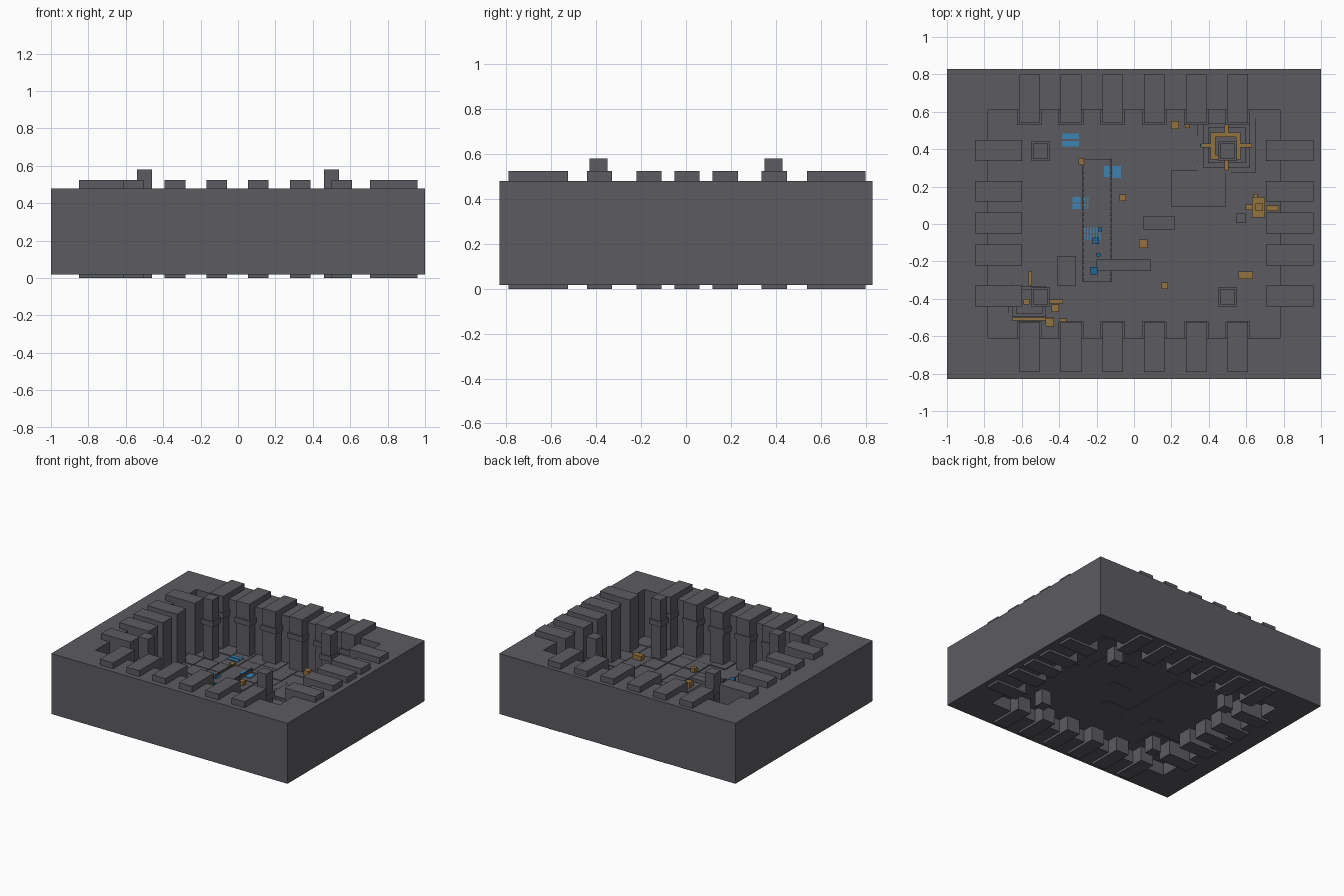
import bpy, bmesh, random
random.seed(4)

def mat(name, rgb):
    m = bpy.data.materials.new(name)
    m.diffuse_color = (*rgb, 1)
    return m

STONE = mat("dark_stone", (0.107, 0.105, 0.120))
GOLD = mat("bronze", (0.29, 0.17, 0.051))
BLUE = mat("bright_blue", (0.045, 0.23, 0.45))
DEEP = mat("deep_blue", (0.015, 0.13, 0.28))

def finish(bm, name, m):
    bmesh.ops.recalc_face_normals(bm, faces=bm.faces)
    me = bpy.data.meshes.new(name)
    bm.to_mesh(me)
    bm.free()
    me.materials.append(m)
    ob = bpy.data.objects.new(name, me)
    bpy.context.collection.objects.link(ob)

def boxes(name, m, items):
    """One object from boxes given as (x0, x1, y0, y1, z0, z1)."""
    bm = bmesh.new()
    for x0, x1, y0, y1, z0, z1 in items:
        for v in bmesh.ops.create_cube(bm, size=1)["verts"]:
            v.co = ((x0 + x1) / 2 + v.co.x * (x1 - x0),
                    (y0 + y1) / 2 + v.co.y * (y1 - y0),
                    (z0 + z1) / 2 + v.co.z * (z1 - z0))
    finish(bm, name, m)

def around(x, y, w, d, z0, z1):
    return (x - w / 2, x + w / 2, y - d / 2, y + d / 2, z0, z1)

def frame(name, m, outer, inner, z0, z1):
    """Rectangular ring; outer and inner are (x0, x1, y0, y1)."""
    bm = bmesh.new()
    def loop(r, z):
        return [bm.verts.new((x, y, z)) for x, y in
                ((r[0], r[2]), (r[1], r[2]), (r[1], r[3]), (r[0], r[3]))]
    rings = [loop(outer, z0), loop(outer, z1), loop(inner, z1), loop(inner, z0)]
    for k in range(4):
        a, b = rings[k], rings[(k + 1) % 4]
        for i in range(4):
            j = (i + 1) % 4
            bm.faces.new((a[i], a[j], b[j], b[i]))
    finish(bm, name, m)

F = 0.125  # floor level

# Thick outer wall and floor
frame("outer_wall", STONE, (-1, 1, -0.83, 0.83), (-0.78, 0.78, -0.61, 0.61), 0.018, 0.48)
boxes("floor", STONE, [(-0.78, 0.78, -0.61, 0.61, 0.112, F - 0.004)])

# Flagstones with slightly uneven heights
nx, ny = 12, 9
tw, td = 1.56 / nx, 1.22 / ny
boxes("flagstones", STONE, [
    around(-0.78 + (i + 0.5) * tw, -0.61 + (j + 0.5) * td, tw - 0.005, td - 0.005,
           F - 0.008, F + random.uniform(-0.002, 0.004))
    for i in range(nx) for j in range(ny)])

# Wall piers on all four sides
xs = [-0.56 + 0.223 * i for i in range(6)]
ys = [-0.385, -0.165, 0.005, 0.175, 0.393]
piers, bands = [], []
for x in xs:
    for y0, y1, b0, b1 in ((0.54, 0.80, 0.53, 0.62), (-0.79, -0.525, -0.62, -0.52)):
        piers.append((x - 0.055, x + 0.055, y0, y1, 0, 0.525))
        bands.append((x - 0.066, x + 0.066, b0, b1, 0.36, 0.40))
for y in ys:
    for x0, x1 in ((-0.85, -0.60), (0.705, 0.96)):
        piers.append((x0, x1, y - 0.056, y + 0.056, 0, 0.525))
boxes("wall_piers", STONE, piers)
boxes("pier_bands", STONE, bands)

# Four free-standing columns
cols = [(sx * 0.5, sy * 0.39) for sx in (-1, 1) for sy in (-1, 1)]
boxes("columns", STONE, [around(x, y, 0.08, 0.08, 0, 0.58) for x, y in cols])
boxes("column_bands", STONE, [around(x, y, 0.1, 0.1, 0.38, 0.42) for x, y in cols])

# Low slabs on the floor
boxes("floor_slabs", STONE, [
    (0.2, 0.49, 0.09, 0.29, 0.11, 0.14), (0.05, 0.22, -0.03, 0.04, 0.11, 0.15),
    (-0.2, 0.09, -0.25, -0.19, 0.11, 0.15), (-0.41, -0.31, -0.33, -0.17, 0.11, 0.14),
    around(0.57, 0.03, 0.05, 0.05, 0.11, 0.18)])

# Raised walkway with kerb posts
boxes("walkway", STONE, [(-0.275, -0.12, -0.31, 0.345, 0.11, 0.138)])
boxes("walkway_posts", STONE, [
    around(x, -0.30 + 0.032 * i, 0.008, 0.02, 0.13, 0.155)
    for i in range(21) for x in (-0.271, -0.124)])

# Stepped platforms in two corners
boxes("back_platform", STONE, [
    around(0.495, 0.42, w, w * 0.95, 0.11, 0.132 + 0.012 * i)
    for i, w in enumerate((0.31, 0.25, 0.2))])
boxes("front_platform", STONE, [
    around(-0.56, -0.415, w, w * 0.92, 0.11, 0.132 + 0.012 * i)
    for i, w in enumerate((0.22, 0.18, 0.14))])

# Bronze ring with four arms on the back platform
frame("bronze_ring", GOLD, (0.41, 0.57, 0.345, 0.49), (0.435, 0.545, 0.37, 0.465), 0.15, 0.175)
boxes("ring_arms", GOLD, [
    around(0.385, 0.42, 0.05, 0.02, 0.15, 0.17), around(0.6, 0.42, 0.06, 0.02, 0.15, 0.17),
    around(0.495, 0.51, 0.02, 0.04, 0.15, 0.17), around(0.495, 0.315, 0.02, 0.06, 0.15, 0.17)])

# Bronze trim around the front platform
boxes("bronze_trim", GOLD, [
    (-0.65, -0.43, -0.515, -0.5, 0.12, 0.15), around(-0.45, -0.525, 0.045, 0.045, 0.12, 0.18),
    around(-0.42, -0.45, 0.04, 0.04, 0.12, 0.17), (-0.46, -0.38, -0.425, -0.405, 0.12, 0.15),
    around(-0.555, -0.29, 0.02, 0.08, 0.12, 0.15), around(-0.38, -0.515, 0.04, 0.02, 0.12, 0.14),
    around(-0.575, -0.415, 0.03, 0.03, 0.15, 0.18)])

# Bronze machine near the right wall
boxes("bronze_machine", GOLD, [
    around(0.665, 0.09, 0.07, 0.11, 0.12, 0.24), around(0.67, 0.09, 0.04, 0.04, 0.24, 0.29),
    around(0.62, 0.09, 0.05, 0.03, 0.12, 0.2), around(0.74, 0.085, 0.07, 0.03, 0.12, 0.22),
    around(0.65, 0.14, 0.02, 0.04, 0.12, 0.2)])

# Small bronze blocks scattered on the floor
boxes("bronze_blocks", GOLD, [
    around(x, y, s, s, 0.12, 0.12 + s) for x, y, s in (
        (0.58, -0.275, 0.04), (0.615, -0.275, 0.04), (0.22, 0.53, 0.042), (0.285, 0.525, 0.025),
        (-0.06, 0.14, 0.035), (0.05, -0.105, 0.045), (0.165, -0.33, 0.035), (-0.28, 0.335, 0.035))])

# Bright blue floor plates
boxes("blue_plates", BLUE, [
    (-0.385, -0.295, 0.455, 0.485, F, 0.132), (-0.385, -0.295, 0.415, 0.445, F, 0.132),
    (-0.33, -0.285, 0.115, 0.145, F, 0.132), (-0.33, -0.285, 0.08, 0.11, F, 0.132),
    (-0.115, -0.07, 0.245, 0.31, F, 0.132), (-0.16, -0.13, 0.25, 0.31, 0.136, 0.142)]
    + [around(-0.262 + 0.016 * i, y, 0.008, 0.03, 0.136, 0.142)
       for i in range(6) for y in (-0.035, -0.07)]
    + [around(-0.262 + 0.016 * i, y, 0.008, 0.03, 0.136, 0.142)
       for i in range(2) for y in (0.13, 0.095)])

# Deep blue crystals along the walkway
boxes("blue_crystals", DEEP, [
    around(x, y, s, s, 0.13, 0.14 + 1.5 * s) for x, y, s in (
        (-0.18, -0.03, 0.02), (-0.205, -0.09, 0.035), (-0.19, -0.165, 0.02),
        (-0.215, -0.25, 0.04), (0.36, 0.42, 0.015))])
